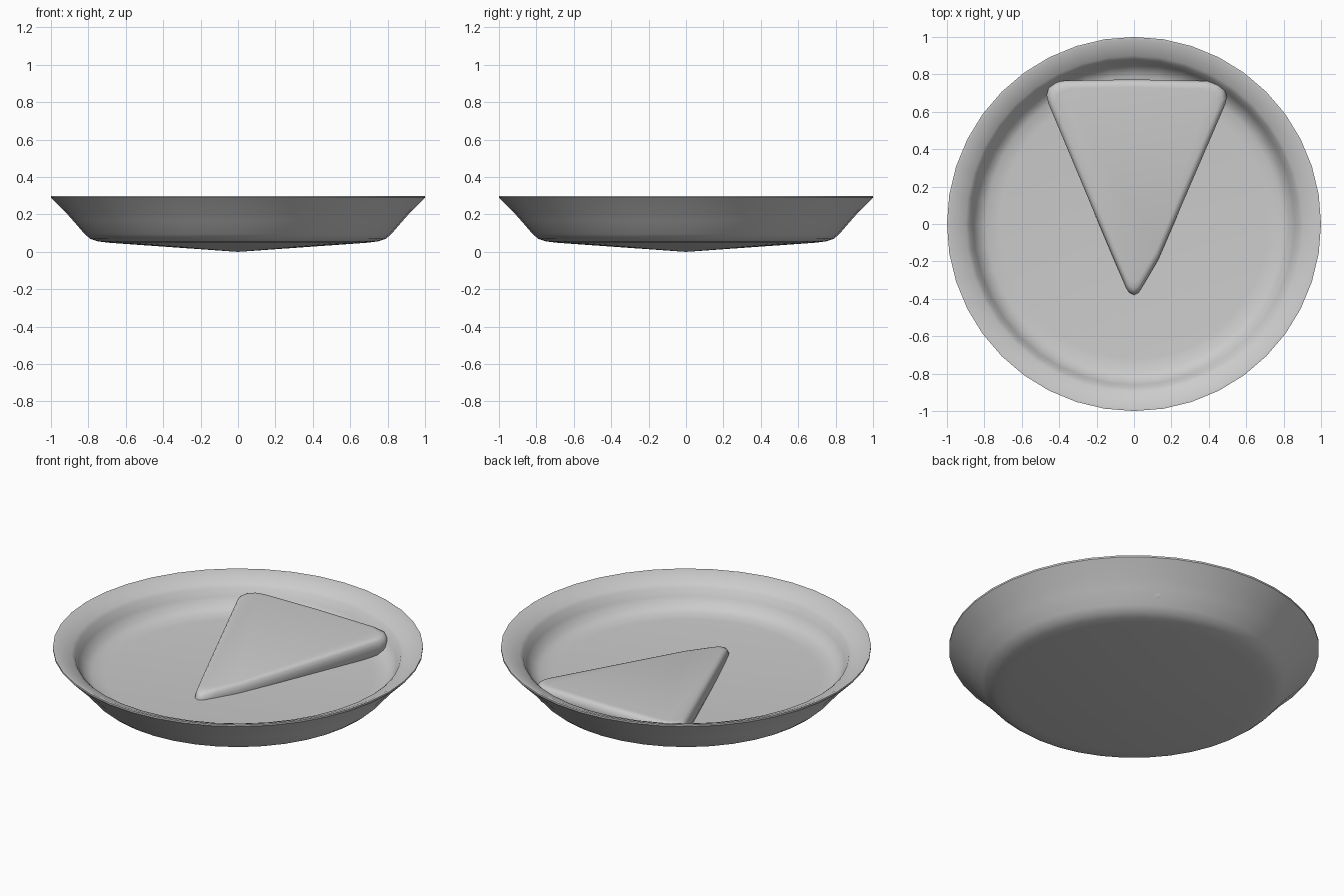
import bpy, bmesh, math
from mathutils import Vector

if "Cube" in bpy.data.objects:
    bpy.data.objects.remove(bpy.data.objects["Cube"])


def finish(name, bm, angle):
    bmesh.ops.recalc_face_normals(bm, faces=bm.faces)
    mesh = bpy.data.meshes.new(name)
    bm.to_mesh(mesh)
    bm.free()
    obj = bpy.data.objects.new(name, mesh)
    bpy.context.collection.objects.link(obj)
    bpy.ops.object.select_all(action='DESELECT')
    obj.select_set(True)
    bpy.context.view_layer.objects.active = obj
    bpy.ops.object.shade_smooth_by_angle(angle=math.radians(angle))
    return obj


# Plate: profile (radius, height) from underside centre over the rim to the floor
profile = [(0, 0), (0.68, 0.048), (0.75, 0.056), (0.79, 0.07), (0.82, 0.095),
           (0.88, 0.165), (0.92, 0.21), (1.0, 0.29), (1.0, 0.30), (0.985, 0.30),
           (0.90, 0.262), (0.88, 0.245), (0.86, 0.20), (0.83, 0.155),
           (0.79, 0.135), (0.72, 0.128), (0, 0.128)]
bm = bmesh.new()
pts = [bm.verts.new((0, r, z)) for r, z in profile]
edges = [bm.edges.new(p) for p in zip(pts, pts[1:])]
bmesh.ops.spin(bm, geom=pts + edges, cent=(0, 0, 0), axis=(0, 0, 1),
               angle=math.tau, steps=40, use_merge=True)
bmesh.ops.remove_doubles(bm, verts=bm.verts, dist=0.0005)
finish("plate", bm, 40)

# Slice: rounded wedge outline, leaning up toward its wide back edge
outline = [(0, -0.38), (0.025, -0.367), (0.06, -0.31), (0.13, -0.19),
           (0.488, 0.64), (0.497, 0.68), (0.485, 0.72), (0.455, 0.748),
           (0.39, 0.765), (0, 0.773), (-0.37, 0.767), (-0.42, 0.757),
           (-0.455, 0.73), (-0.468, 0.69), (-0.458, 0.645), (-0.12, -0.16),
           (-0.04, -0.345), (-0.025, -0.367)]
# rounded side: inset amount toward the wedge centre and height along the edge
layers = [(0.055, 0.0), (0.02, 0.02), (0.0, 0.055), (0.0, 0.085),
          (0.012, 0.108), (0.03, 0.118), (0.06, 0.122)]
centre = Vector((0.015, 0.33))
bm = bmesh.new()
rings = []
for inset, h in layers:
    ring = []
    for x, y in outline:
        p = Vector((x, y))
        p = centre + (p - centre) * (1 - inset * 1.6)
        ring.append(bm.verts.new((p.x, p.y, 0.07 + 0.062 * p.y + h)))
    rings.append(ring)
n = len(outline)
for a, b in zip(rings, rings[1:]):
    for i in range(n):
        j = (i + 1) % n
        bm.faces.new((a[i], a[j], b[j], b[i]))
bm.faces.new(rings[0])
bm.faces.new(rings[-1])
finish("slice", bm, 50)
